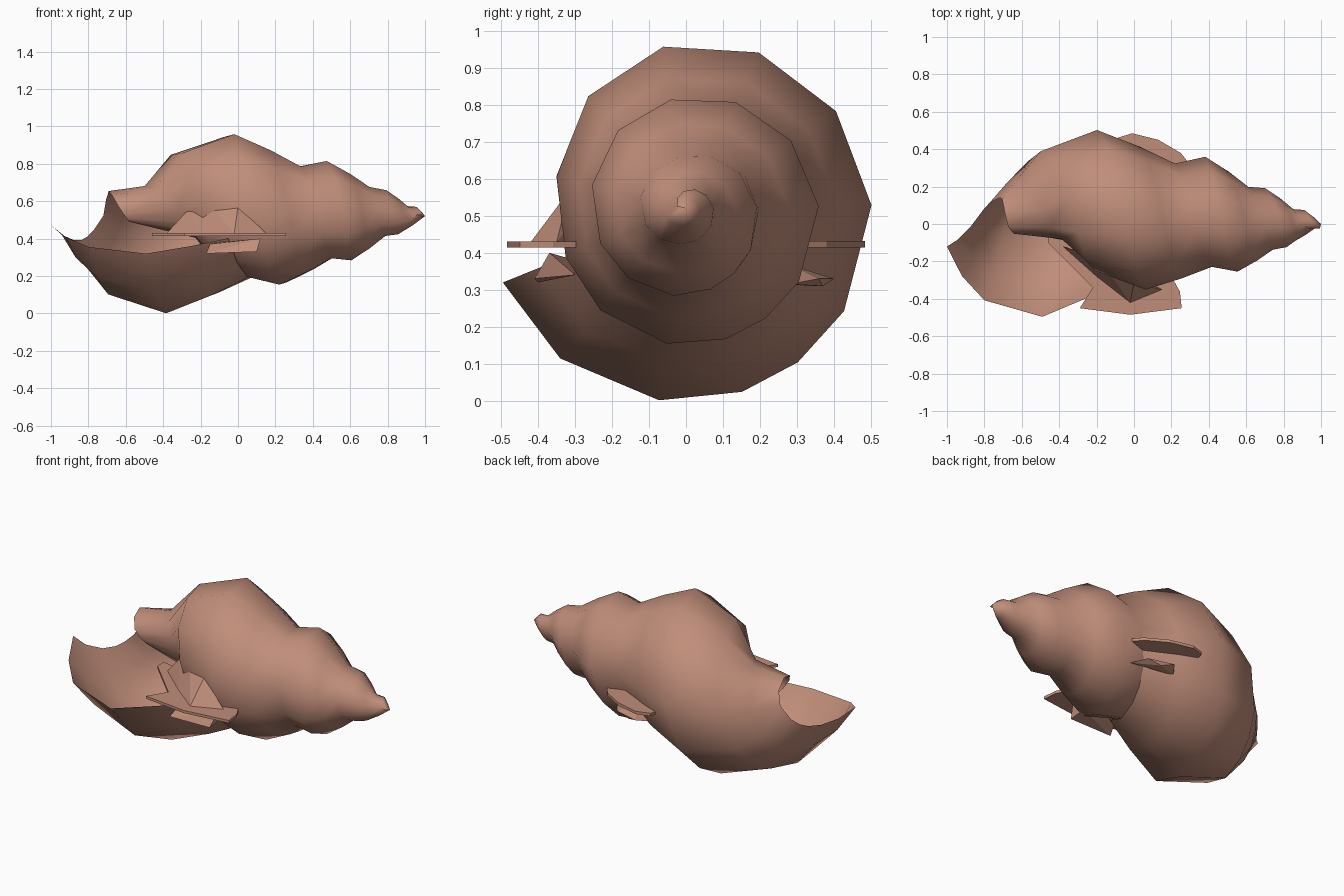
import bpy, bmesh, math

if "Cube" in bpy.data.objects:
    bpy.data.objects.remove(bpy.data.objects["Cube"])

AXIS_Z = 0.52

mat = bpy.data.materials.new("shell brown")
mat.diffuse_color = (0.53, 0.27, 0.195, 1)
mat.use_nodes = True
mat.node_tree.nodes["Principled BSDF"].inputs["Base Color"].default_value = mat.diffuse_color

# Whorl crest: turns from the front, crest x, crest radius
CREST = [(.061, -.49, .535), (.25, -.37, .523), (.5, -.20, .503), (.75, -.03, .452),
         (1, .08, .345), (1.25, .235, .372), (1.5, .38, .36), (1.75, .465, .302),
         (2, .57, .255), (2.25, .61, .237), (2.5, .70, .192), (2.75, .79, .142),
         (3, .82, .125), (3.25, .86, .095), (3.5, .91, .075), (3.75, .955, .05),
         (4, 1.0, 0.02)]

# Lower part of the body whorl: turns, then three (x, radius) points
LOWER = [(.061, -.80, .44, -.92, .30, -1.0, .13),
         (.25, -.68, .42, -.79, .28, -.86, .13),
         (.5, -.50, .39, -.61, .26, -.72, .14),
         (.625, -.40, .37, -.53, .20, -.70, .17),
         (.75, -.31, .35, -.46, .15, -.68, .12),
         (1, -.19, .24, -.30, .09, -.60, .03),
         (1.25, -.08, .30, -.22, .12, -.58, .03),
         (1.5, .02, .28, -.18, .10, -.55, .02)]

# Suture radius as a share of the next crest
SUTURE = [(0, .9), (1, .9), (1.3, .97), (1.75, 1.12), (2.2, 1.1), (2.6, 1.05), (3, 1.0)]
BODY_END = 1.45


def lookup(table, u):
    """Linear interpolation in a table keyed on its first column."""
    if u <= table[0][0]:
        return table[0][1:]
    for a, b in zip(table, table[1:]):
        if u <= b[0]:
            f = (u - a[0]) / (b[0] - a[0])
            return tuple(p + (q - p) * f for p, q in zip(a[1:], b[1:]))
    return table[-1][1:]


def mix(a, b, f):
    return a + (b - a) * f


def suture(u):
    if u > 2.98:
        return (1.0, 0.0)
    x, _ = lookup(CREST, u)
    xn, rn = lookup(CREST, u + 1)
    return (mix(x, xn, .72), lookup(SUTURE, u)[0] * rn)


def section(u):
    """Whorl section in (x, radius), from upper suture to lower end."""
    x, r = lookup(CREST, u)
    xs, rs = suture(u)
    pts = [(xs, rs), (mix(x, xs, .55), mix(r, rs, .5)), (x, r)]
    if u <= BODY_END:
        low = lookup(LOWER, u)
        return pts + [low[0:2], low[2:4], low[4:6]]
    return pts + [suture(u - 1)]


def make_object(name, bm, smooth):
    for f in bm.faces:
        f.smooth = smooth
    me = bpy.data.meshes.new(name)
    bm.to_mesh(me)
    bm.free()
    ob = bpy.data.objects.new(name, me)
    bpy.context.collection.objects.link(ob)
    me.materials.append(mat)
    return ob


# Spiral shell, swept around the x axis; whorls weld at the sutures
STEPS = [22, 50, 82, 107, 126, 147, 181, 213, 245, 278, 311, 346]
turns = [k + s / 360 for k in range(4) for s in STEPS]
bm = bmesh.new()
rows = []
for u in turns:
    a = u * math.tau
    rows.append([bm.verts.new((x, -r * math.cos(a), AXIS_Z - r * math.sin(a)))
                 for x, r in section(u)])
for a, b in zip(rows, rows[1:]):
    for j in range(min(len(a), len(b)) - 1):
        bm.faces.new((a[j], a[j + 1], b[j + 1], b[j]))
bmesh.ops.remove_doubles(bm, verts=bm.verts[:], dist=0.0005)
bmesh.ops.dissolve_degenerate(bm, edges=bm.edges[:], dist=0.0005)
make_object("spiral_shell", bm, True)


def hull(name, points):
    bm = bmesh.new()
    vs = [bm.verts.new(p) for p in points]
    res = bmesh.ops.convex_hull(bm, input=vs)
    junk = list({g for g in res["geom_interior"] + res["geom_unused"]
                 if isinstance(g, bmesh.types.BMVert)})
    if junk:
        bmesh.ops.delete(bm, geom=junk, context='VERTS')
    bmesh.ops.recalc_face_normals(bm, faces=bm.faces[:])
    return make_object(name, bm, False)


def plate(name, outline, z0, z1):
    bm = bmesh.new()
    face = bm.faces.new([bm.verts.new((x, y, z0)) for x, y in outline])
    ext = bmesh.ops.extrude_face_region(bm, geom=[face])
    for v in ext["geom"]:
        if isinstance(v, bmesh.types.BMVert):
            v.co.z = z1
    bmesh.ops.recalc_face_normals(bm, faces=bm.faces[:])
    return make_object(name, bm, False)


# Thin fan plates across the mouth and out of the back
plate("front_fan", [(-.46, -.04), (-.46, -.10), (-.28, -.28), (-.22, -.34), (-.29, -.45),
                    (-.02, -.485), (.255, -.45), (.245, -.36), (.20, -.28), (.1, -.15)],
      .414, .430)
plate("back_fan", [(.29, .33), (.25, .38), (.13, .45), (-.01, .485), (-.09, .46),
                   (-.1, .40), (.15, .28)], .415, .432)

# Raised hood behind the front fan
hull("front_hood", [(-.38, -.12, .43), (-.28, -.15, .54), (-.17, -.21, .60), (0, -.315, .57),
                    (.03, -.35, .48), (-.02, -.42, .43), (.15, -.35, .43), (-.2, -.28, .43)])

# Smaller lower flaps
hull("front_flap", [(-.15, -.34, .37), (-.17, -.40, .32), (.10, -.41, .33), (.12, -.37, .40),
                    (-.1, -.30, .38), (.1, -.30, .34)])
hull("back_flap", [(.05, .40, .33), (.20, .36, .33), (.26, .28, .315), (.12, .29, .365),
                   (0, .33, .31), (.12, .37, .31)])
